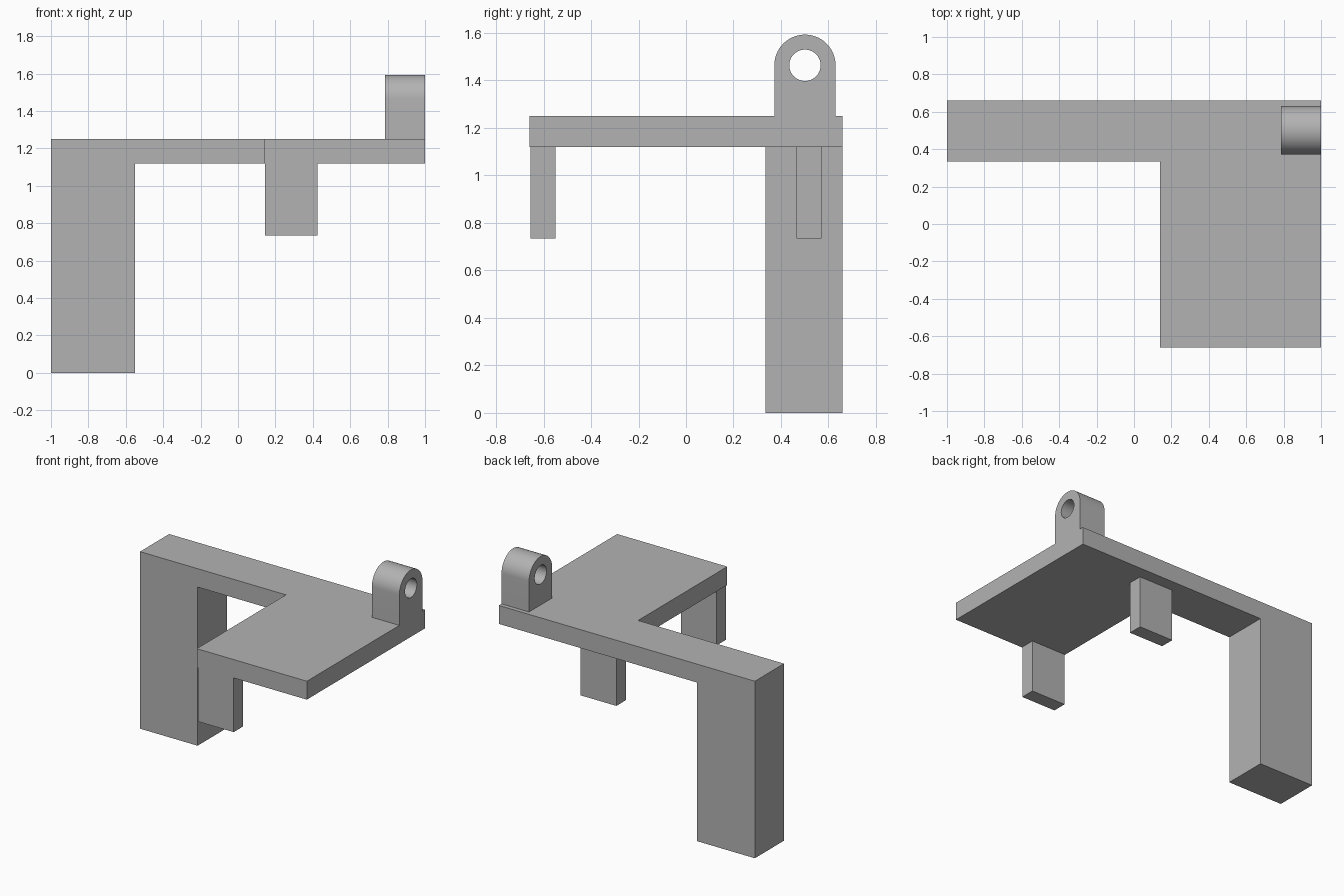
import bpy, bmesh, math
from mathutils import Vector

if "Cube" in bpy.data.objects:
    bpy.data.objects.remove(bpy.data.objects["Cube"], do_unlink=True)

grey = bpy.data.materials.new("plain grey")
grey.use_nodes = True
COLOUR = (0.45, 0.45, 0.45, 1)
grey.diffuse_color = COLOUR
grey.node_tree.nodes["Principled BSDF"].inputs["Base Color"].default_value = COLOUR


def prism(name, outline, direction):
    """Extrude a closed 3D outline along a direction."""
    bm = bmesh.new()
    face = bm.faces.new([bm.verts.new(p) for p in outline])
    top = bmesh.ops.extrude_face_region(bm, geom=[face])["geom"]
    verts = [v for v in top if isinstance(v, bmesh.types.BMVert)]
    bmesh.ops.translate(bm, verts=verts, vec=Vector(direction))
    bmesh.ops.recalc_face_normals(bm, faces=bm.faces)
    mesh = bpy.data.meshes.new(name)
    bm.to_mesh(mesh)
    bm.free()
    mesh.materials.append(grey)
    obj = bpy.data.objects.new(name, mesh)
    bpy.context.collection.objects.link(obj)
    return obj


def box(name, x, y, z):
    outline = [(x[i], y[j], z[0]) for i, j in ((0, 0), (1, 0), (1, 1), (0, 1))]
    return prism(name, outline, (0, 0, z[1] - z[0]))


def arc(radius, start, end, count):
    """Points of an arc in the YZ plane around the lug hole."""
    steps = [start + (end - start) * i / count for i in range(count + 1)]
    return [(HOLE_Y + radius * math.cos(a), HOLE_Z + radius * math.sin(a)) for a in steps]


def combine(target, other, operation):
    """Apply a boolean and remove the helper part."""
    mod = target.modifiers.new(operation.lower(), "BOOLEAN")
    mod.operation, mod.solver, mod.object = operation, "EXACT", other
    bpy.context.view_layer.objects.active = target
    bpy.ops.object.modifier_apply(modifier=mod.name)
    bpy.data.objects.remove(other, do_unlink=True)


HOLE_Y, HOLE_Z = 0.501, 1.464
TOP, UNDER = 1.25, 1.12
BACK, INNER, STEP = 0.66, 0.335, 0.14

# L-shaped top plate: narrow arm along the back, wide platform on the left
plate = prism("top_plate", [(x, y, UNDER) for x, y in (
    (-1, INNER), (STEP, INNER), (STEP, -BACK), (1, -BACK), (1, BACK), (-1, BACK))],
    (0, 0, TOP - UNDER))

# Tall leg merged into the end of the arm
leg = box("tall_leg", (-1, -0.55), (INNER, BACK), (0, TOP))
combine(plate, leg, "UNION")

# Round-topped lug with a hole, flush with the plate's end
profile = [(HOLE_Y - 0.129, 1.2), (HOLE_Y + 0.129, 1.2)] + arc(0.129, 0, math.pi, 32)
lug = prism("lug", [(0.785, y, z) for y, z in profile], (0.215, 0, 0))
hole = prism("lug_hole", [(0.7, y, z) for y, z in arc(0.066, 0, math.tau, 40)[:-1]], (0.4, 0, 0))
combine(lug, hole, "DIFFERENCE")
combine(plate, lug, "UNION")

# Short tabs hanging below the platform
tabs = [box(name, (0.145, 0.425), y, (0.735, UNDER)) for name, y in (
    ("front_tab", (-0.655, -0.55)), ("rear_tab", (0.465, 0.57)))]

# Smooth the curved lug, keep corners crisp
for obj in [plate] + tabs:
    bpy.ops.object.select_all(action="DESELECT")
    obj.select_set(True)
    bpy.context.view_layer.objects.active = obj
    bpy.ops.object.shade_smooth_by_angle(angle=math.radians(30))
